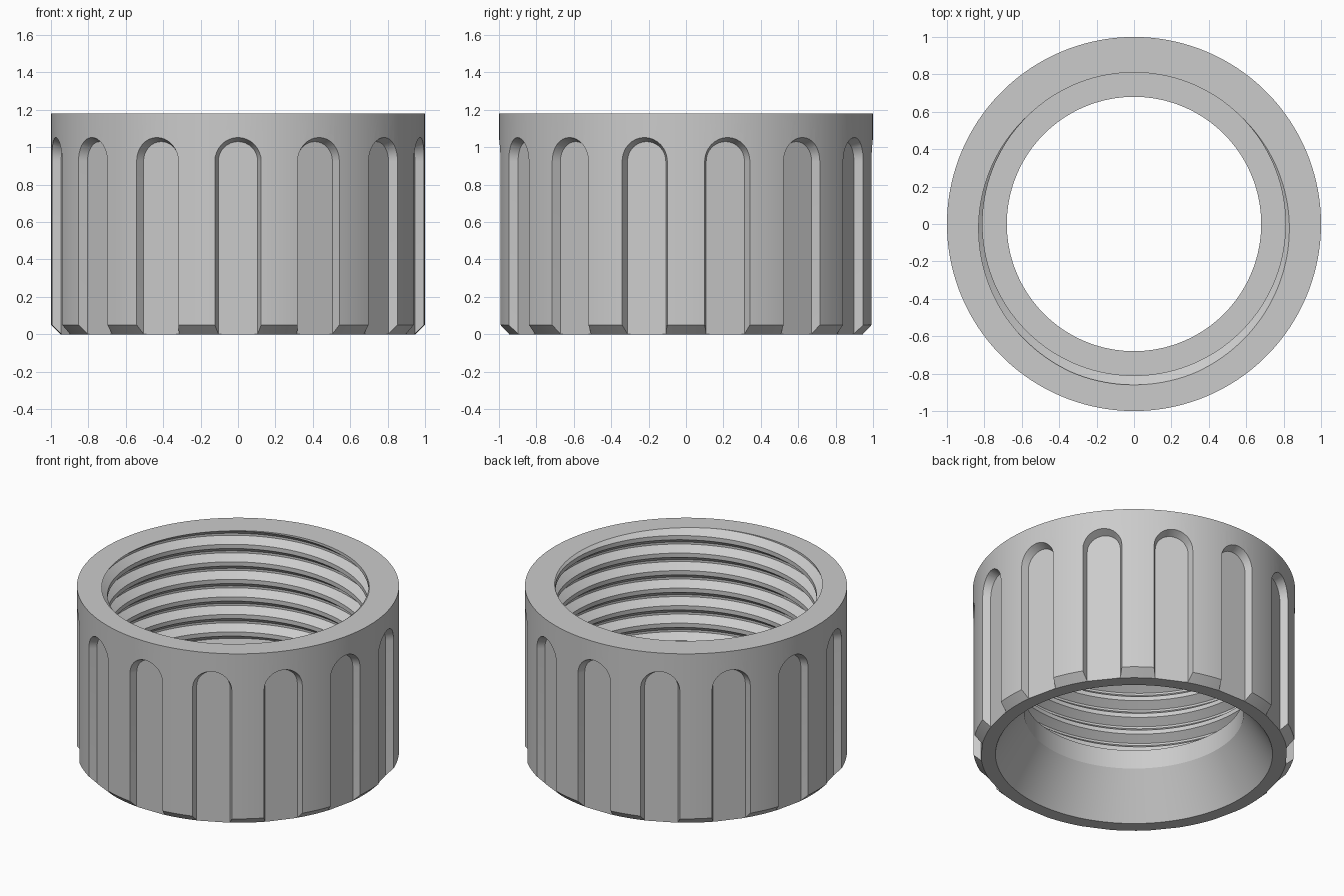
import bpy, bmesh
from math import sin, cos, pi, tau

cube = bpy.data.objects.get("Cube")
if cube:
    bpy.data.objects.remove(cube, do_unlink=True)

HEIGHT, SHOULDER, PITCH = 1.18, 0.42, 0.12
CREST, ROOT = 0.81, 0.86
COLUMNS, FLUTES = 140, 14

grey = bpy.data.materials.new("grey_plastic")
grey.use_nodes = True
colour = (0.6, 0.6, 0.6, 1)
grey.diffuse_color = colour
grey.node_tree.nodes["Principled BSDF"].inputs["Base Color"].default_value = colour


def make_object(name, bm):
    bmesh.ops.recalc_face_normals(bm, faces=bm.faces)
    mesh = bpy.data.meshes.new(name)
    bm.to_mesh(mesh)
    bm.free()
    mesh.materials.append(grey)
    obj = bpy.data.objects.new(name, mesh)
    bpy.context.collection.objects.link(obj)
    return obj


def thread_point(level, turn):
    """Radius and height on the right-handed internal thread."""
    z = min(HEIGHT, max(SHOULDER, HEIGHT + PITCH * (level + turn)))
    u = (z - HEIGHT) / PITCH - turn
    away = abs(u - round(u))
    slope = min(1, max(0, (away - 0.06) / 0.32))
    return ROOT - (ROOT - CREST) * slope, z


# Nut body: outer wall, threaded bore, shoulder and flared mouth
levels = [n + u for n in range(0, -9, -1) for u in (0.38, 0.06, -0.06, -0.38)]
bm = bmesh.new()
columns = []
for i in range(COLUMNS + 1):
    turn = i / COLUMNS
    a = tau * turn - pi / 2
    section = [(0.95, 0), (1, 0.05), (1, HEIGHT)]
    section += [thread_point(level, turn) for level in levels]
    section += [(0.68, SHOULDER), (0.68, 0.29), (0.86, 0)]
    columns.append([bm.verts.new((r * cos(a), r * sin(a), z)) for r, z in section])
for left, right in zip(columns, columns[1:]):
    for k in range(len(left)):
        bm.faces.new((left[k - 1], right[k - 1], right[k], left[k]))
bmesh.ops.remove_doubles(bm, verts=bm.verts, dist=0.00005)
bmesh.ops.dissolve_degenerate(bm, edges=bm.edges, dist=0.00005)
body = make_object("threaded_nut", bm)

# Grip flutes: arched cutters with sloping walls and a flat floor
bm = bmesh.new()
for f in range(FLUTES):
    a = tau * f / FLUTES
    loops = []
    for depth, w in ((0.946, 0.105), (1.046, 0.146)):
        outline = [(w, -0.1)]
        outline += [(w * cos(pi * s / 16), 0.925 + w * sin(pi * s / 16)) for s in range(17)]
        outline += [(-w, -0.1)]
        loops.append([bm.verts.new((x * cos(a) + depth * sin(a),
                                    x * sin(a) - depth * cos(a), z)) for x, z in outline])
    floor, mouth = loops
    bm.faces.new(floor)
    bm.faces.new(mouth[::-1])
    for k in range(len(floor)):
        bm.faces.new((floor[k - 1], floor[k], mouth[k], mouth[k - 1]))
cutter = make_object("flute_cutter", bm)
cutter.hide_render = True

bpy.context.view_layer.objects.active = body
body.select_set(True)
cut = body.modifiers.new("flutes", 'BOOLEAN')
cut.operation = 'DIFFERENCE'
cut.solver = 'EXACT'
cut.object = cutter
bpy.ops.object.modifier_apply(modifier=cut.name)
bpy.data.objects.remove(cutter, do_unlink=True)
bpy.ops.object.shade_smooth_by_angle(angle=pi / 6)
